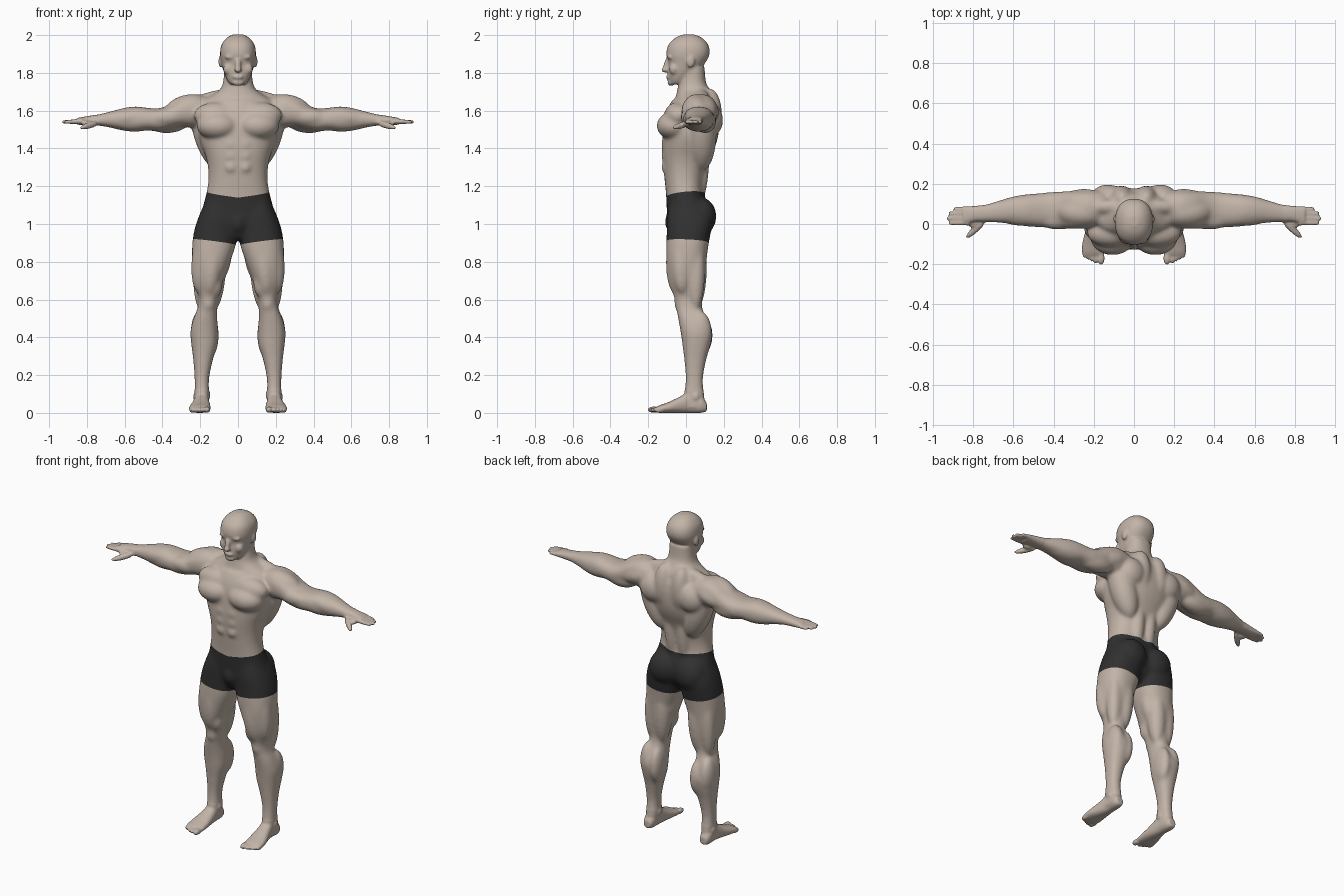
import bpy
import bmesh
import math
from mathutils import Vector, Matrix

default_cube = bpy.data.objects.get("Cube")
if default_cube:
    bpy.data.objects.remove(default_cube, do_unlink=True)

CENTIMETRE = 0.01
VOXEL = 0.006
bm = bmesh.new()


def make_material(name, colour):
    material = bpy.data.materials.new(name)
    material.use_nodes = True
    material.diffuse_color = colour
    material.node_tree.nodes["Principled BSDF"].inputs["Base Color"].default_value = colour
    return material


def sides(mirrored):
    return (1, -1) if mirrored else (1,)


def ball(centre, radii, mirrored=True):
    """Axis-aligned ellipsoid, repeated on the other side."""
    for side in sides(mirrored):
        place = Matrix.Translation((centre[0] * side, centre[1], centre[2]))
        bmesh.ops.create_uvsphere(bm, u_segments=24, v_segments=16, radius=1,
                                  matrix=place @ Matrix.Diagonal((*radii, 1)))


def muscle(start, end, radius, mirrored=True):
    """Spindle stretched between two points, repeated on the other side."""
    for side in sides(mirrored):
        a = Vector((start[0] * side, start[1], start[2]))
        b = Vector((end[0] * side, end[1], end[2]))
        turn = (b - a).to_track_quat('Z', 'Y').to_matrix().to_4x4()
        size = Matrix.Diagonal((radius, radius, (b - a).length / 2, 1))
        bmesh.ops.create_uvsphere(bm, u_segments=24, v_segments=16, radius=1,
                                  matrix=Matrix.Translation((a + b) / 2) @ turn @ size)


def refine(sections, steps=4):
    """Smooth curve through the sections."""
    rows = [Vector(s) for s in sections]
    result = []
    for i in range(len(rows) - 1):
        p, q = rows[i], rows[i + 1]
        before, after = rows[max(i - 1, 0)], rows[min(i + 2, len(rows) - 1)]
        for k in range(steps):
            t = k / steps
            ease = t * t * (3 - 2 * t)
            pull_in, pull_out = t * (1 - t) ** 2, t * t * (1 - t)
            result.append(p.lerp(q, ease) + (q - before) / 2 * pull_in - (after - p) / 2 * pull_out)
    return result + [rows[-1]]


def limb(axis, sections, mirrored=True, count=32):
    """Loft of rounded sections: position on the axis, then low/high on the other two."""
    for side in sides(mirrored):
        rings = []
        for place, low_a, high_a, low_b, high_b in refine(sections):
            ring = []
            for k in range(count):
                angle = math.tau * k / count
                c, s = math.cos(angle), math.sin(angle)
                u = math.copysign(abs(c) ** 0.87, c) * (high_a - low_a) / 2 + (low_a + high_a) / 2
                v = math.copysign(abs(s) ** 0.87, s) * (high_b - low_b) / 2 + (low_b + high_b) / 2
                x, y, z = {'x': (place, u, v), 'y': (u, place, v), 'z': (u, v, place)}[axis]
                ring.append(bm.verts.new((x * side, y, z)))
            rings.append(ring)
        for lower, upper in zip(rings, rings[1:]):
            for k in range(count):
                n = (k + 1) % count
                bm.faces.new((lower[k], lower[n], upper[n], upper[k]))
        bm.faces.new(rings[0])
        bm.faces.new(rings[-1])


def trunk(rows):
    """Central loft from rows of height, half width, front and back."""
    limb('z', [(z, -half, half, front, back) for z, half, front, back in rows], mirrored=False)


# Head and face
trunk([(174, 4, -8.5, -1), (176, 5.7, -9, 2), (180, 7.4, -9.6, 6), (185, 8.7, -9.3, 10),
       (190, 9.5, -10.4, 12.5), (195, 8.7, -9.2, 11.7), (198.7, 5.8, -5.4, 8.2), (200.4, 2.4, -1, 4)])
muscle((0, -8.8, 189), (0, -11.6, 180), 1.6, mirrored=False)
ball((0, -11.2, 181.6), (1.9, 1.9, 1.5), mirrored=False)
ball((0, -9.5, 177.8), (2.8, 1.1, 1.2), mirrored=False)
ball((0, -7.9, 175), (3.2, 1.9, 2), mirrored=False)
ball((3.6, -8.3, 188.4), (3.4, 1.7, 1.4))
ball((5, -6.3, 182), (2.9, 2.6, 3.2))
ball((9.2, 2.5, 186), (1.1, 2.2, 3.3))

# Neck and the slope to the shoulders
trunk([(160, 22, -6, 15.5), (165, 19, -5.8, 15.5), (168, 14, -5.2, 14.7), (171, 9.8, -4.6, 12.8),
       (175, 7.9, -3.8, 10.6), (183, 7.2, -2, 9.8)])
muscle((7, 3, 182), (1.5, -5.5, 165), 1.8)
muscle((2, 9, 170), (27, 8, 163), 3.6)

# Torso and hips
trunk([(166, 13, -7, 15), (161, 18, -9.8, 17), (155, 20.5, -11.5, 17.7), (148, 21, -12.3, 17.3),
       (142, 19.5, -12.7, 15.8), (136, 17.2, -12.6, 13.2), (130, 15.9, -12, 11),
       (123, 15.7, -11.3, 9.6), (116, 16.8, -10.6, 9.6), (108, 18.8, -10.2, 12.3),
       (101, 18.5, -9.8, 12.5), (95, 9, -8.5, 9.5), (91.5, 5, -6, 6.5)])
ball((10.6, -6.2, 152), (11.4, 9.4, 7.6))
ball((11.5, -4.5, 157.5), (12, 7, 7))
ball((6, 12.5, 158), (6, 6.6, 14))
ball((13, 12.5, 155), (9, 7.2, 9))
muscle((9, 8, 128), (21.5, 8.5, 164), 7.8)
muscle((4, 6.5, 109), (4.2, 9.5, 149), 4.2)
for height in (142, 136, 130):
    ball((3.7, -10.2, height), (3.6, 3, 3.4))
ball((0, -7, 101), (4.5, 4.2, 6), mirrored=False)
ball((9, 8, 104), (9.7, 8.1, 10))

# Arms
limb('x', [(15, 0, 16, 153, 167), (23, -2, 16.7, 151, 168.8), (30, -2.4, 16.3, 151.5, 167),
           (36, -2.2, 16.2, 150, 163.3), (42, -1.7, 15.8, 149, 161.2), (48, -1.6, 15.2, 149.5, 161.5),
           (54, -1.1, 14.7, 148.8, 162.2), (60, 0, 13.7, 149.3, 161.5), (67, 0.6, 11.7, 150.9, 159.7),
           (74, 1, 9.7, 152, 158), (79, 1.2, 9, 152.3, 157.2), (85, -0.6, 8.8, 152.5, 156.2)])
muscle((17, 4.5, 165), (39, 6.5, 158), 6.7)
muscle((15, 13, 162), (36, 12, 156), 5)
muscle((28, 1.5, 157), (48, 2, 156), 4.6)
muscle((26, 11, 154), (48, 9.5, 153), 5.5)
muscle((44, 3, 158), (68, 4, 155), 4.5)
muscle((48, 9, 153.5), (70, 6, 154), 4.4)

# Fingers and thumb
for across, tip in ((7.4, 89.8), (5.2, 92.3), (2.8, 93.1), (0.5, 92)):
    limb('x', [(82, across - 1.2, across + 1.2, 153, 155.8),
               (tip - 1.5, across - 1.1, across + 1.1, 153, 155),
               (tip, across - 0.6, across + 0.6, 153.4, 154.6)], count=12)
muscle((73, 3, 154), (83.5, -7, 150.7), 1.7)
ball((79, 0, 153), (3.5, 2, 1.6))

# Legs
limb('z', [(113, 2, 16.7, -8.2, 9.2), (104, 0, 20.8, -10, 14.2), (96, 0.2, 23.3, -10.2, 13.2),
           (88, 1.4, 24.3, -10.4, 11.8), (80, 4.2, 24.2, -10.2, 10.8), (70, 7.8, 23.2, -8.8, 9.8),
           (62, 10.2, 21, -6.5, 8.8), (56, 10.9, 21.3, -5.3, 8.6), (50, 11, 23.5, -4.2, 10.7),
           (43, 10.5, 25.2, -2.9, 13.8), (36, 11, 24.7, -1.9, 13), (28, 13.3, 23.7, -0.9, 10.7),
           (18, 15.3, 23, -0.2, 9), (9, 15.3, 23, -1.2, 9.6), (3, 16, 23, -3, 10.2)])
muscle((17, -3, 99), (20.5, -2, 63), 5.8)
muscle((12, -5, 97), (15.5, -5, 62), 5.7)
muscle((5.5, 3, 93), (10, 3, 69), 4.2)
muscle((11, 6, 94), (13, 5, 54), 5.5)
muscle((19, 6, 92), (19.5, 5, 54), 4.6)
ball((12, -3, 68), (3.8, 4.6, 7))
ball((15.8, -3.6, 58), (3.4, 2.6, 4.5))
ball((14, 7.8, 41), (3.8, 6.5, 11))
ball((20.4, 7.4, 43), (4.6, 6.3, 11))
ball((16, 4, 9.5), (1.4, 2.2, 2.5))
ball((22.3, 5, 8.5), (1.4, 2.2, 2.5))

# Feet and toes
limb('y', [(11, 17.3, 21.7, 0.8, 5.2), (8, 16, 23, 0, 9), (2, 15.5, 23, 0, 11.3),
           (-3, 15, 24, 0, 8.7), (-9, 14.5, 25.6, 0, 5.8), (-14, 14.5, 25.9, 0, 4),
           (-16, 15.3, 24.6, 0.4, 3)])
ball((16.4, -17, 1.7), (1.8, 3.4, 1.7))
for toe in range(4):
    ball((19.2 + toe * 1.8, -16.8 + toe * 0.9, 1.5), (1.2, 2.9, 1.4))

# Fuse every part into one skin
bmesh.ops.recalc_face_normals(bm, faces=bm.faces[:])
bmesh.ops.scale(bm, vec=[CENTIMETRE] * 3, verts=bm.verts[:])
source = bpy.data.meshes.new("body_parts")
bm.to_mesh(source)
bm.free()
body = bpy.data.objects.new("athlete_body", source)
bpy.context.scene.collection.objects.link(body)
remesh = body.modifiers.new("fuse", 'REMESH')
remesh.mode = 'VOXEL'
remesh.voxel_size = VOXEL
graph = bpy.context.evaluated_depsgraph_get()
fused = bpy.data.meshes.new_from_object(body.evaluated_get(graph))
body.modifiers.clear()
body.data = fused
fused.name = "athlete_body"
bpy.data.meshes.remove(source)
fused.materials.clear()
fused.materials.append(make_material("skin", (0.54, 0.455, 0.39, 1)))
fused.materials.append(make_material("dark_shorts", (0.03, 0.03, 0.03, 1)))

# Soften the muscles, keeping face, hands and feet crisp
bm = bmesh.new()
bm.from_mesh(fused)
head = [v for v in bm.verts if v.co.z > 1.7]
soft = [v for v in bm.verts if abs(v.co.x) < 0.75 and 0.12 < v.co.z < 1.73]
for verts, rounds in ((bm.verts[:], 2), (head, 2), (soft, 20)):
    for _ in range(rounds):
        bmesh.ops.smooth_vert(bm, verts=verts, factor=0.5,
                              use_axis_x=True, use_axis_y=True, use_axis_z=True)
bottom = min(v.co.z for v in bm.verts)
bmesh.ops.translate(bm, vec=(0, 0, -bottom), verts=bm.verts[:])

# Shorts: cut clean waist and hem lines, then colour between them
WAIST, HEM = (1.15, 0.13, 0.1), (0.888, 0.13, -0.05)


def line_height(line, point):
    return line[0] + line[1] * abs(point.x) + line[2] * point.y


def cut(faces, origin, normal):
    edges = {e for f in faces for e in f.edges}
    verts = {v for f in faces for v in f.verts}
    bmesh.ops.bisect_plane(bm, geom=[*verts, *edges, *faces], dist=1e-5,
                           plane_co=origin, plane_no=normal)


cut(bm.faces[:], (0, 0, 0), (1, 0, 0))
for line in (WAIST, HEM):
    for side in (1, -1):
        half = [f for f in bm.faces if f.calc_center_median().x * side > 0]
        cut(half, (0, 0, line[0]), (-line[1] * side, -line[2], 1))
for face in bm.faces:
    middle = face.calc_center_median()
    face.smooth = True
    face.material_index = int(line_height(HEM, middle) < middle.z < line_height(WAIST, middle))
bm.to_mesh(fused)
bm.free()
